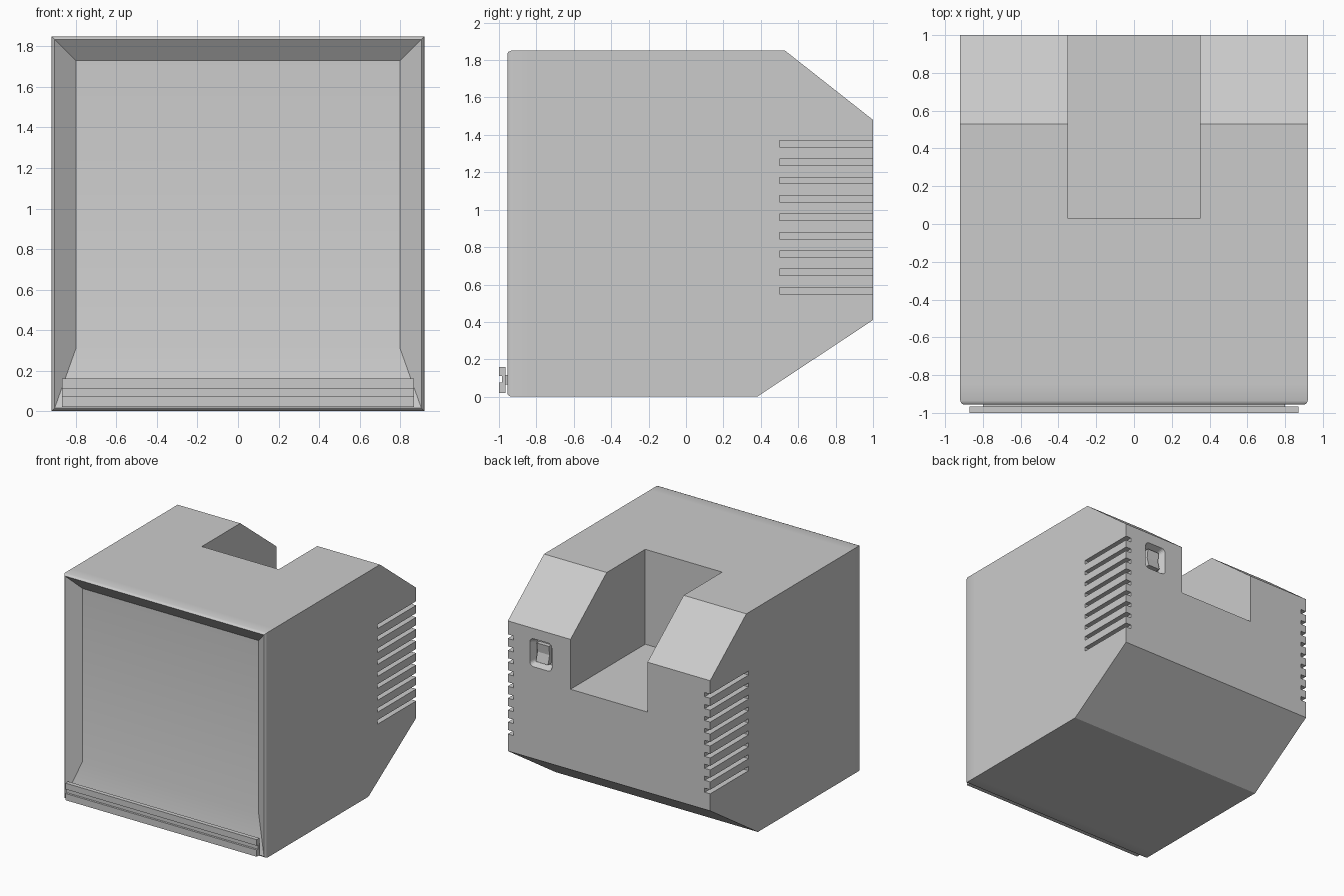
import bpy, bmesh, math

cube = bpy.data.objects.get("Cube")
if cube:
    bpy.data.objects.remove(cube, do_unlink=True)

grey = bpy.data.materials.new("plain_grey")
grey.use_nodes = True
grey.diffuse_color = (0.6, 0.6, 0.6, 1)
grey.node_tree.nodes["Principled BSDF"].inputs["Base Color"].default_value = (0.6, 0.6, 0.6, 1)


def loft(name, ring_sets, cap_start=True, smooth=None):
    """Skin each set of matching rings; several sets make several shells."""
    bm = bmesh.new()
    for rings in ring_sets:
        loops = [[bm.verts.new(p) for p in ring] for ring in rings]
        n = len(loops[0])
        for a, b in zip(loops, loops[1:]):
            for i in range(n):
                j = (i + 1) % n
                bm.faces.new((a[i], a[j], b[j], b[i]))
        if cap_start:
            bm.faces.new(loops[0][::-1])
        bm.faces.new(loops[-1])
    bmesh.ops.recalc_face_normals(bm, faces=bm.faces[:])
    mesh = bpy.data.meshes.new(name)
    bm.to_mesh(mesh)
    bm.free()
    mesh.materials.append(grey)
    obj = bpy.data.objects.new(name, mesh)
    bpy.context.collection.objects.link(obj)
    if smooth:
        activate(obj)
        bpy.ops.object.shade_smooth_by_angle(angle=math.radians(smooth))
    return obj


def activate(obj):
    bpy.ops.object.select_all(action="DESELECT")
    obj.select_set(True)
    bpy.context.view_layer.objects.active = obj


def extrude_x(profile, x0, x1):
    return [[(x, y, z) for y, z in profile] for x in (x0, x1)]


def box(x0, x1, y0, y1, z0, z1):
    return extrude_x([(y0, z0), (y1, z0), (y1, z1), (y0, z1)], x0, x1)


def rounded_ring(cx, cz, hw, hh, r, y, steps=4):
    ring = []
    for k, (sx, sz) in enumerate(((1, 1), (-1, 1), (-1, -1), (1, -1))):
        for s in range(steps + 1):
            a = math.radians(90) * (k + s / steps)
            ring.append((cx + sx * (hw - r) + r * math.cos(a), y,
                         cz + sz * (hh - r) + r * math.sin(a)))
    return ring


def cut(obj, cutter):
    activate(obj)
    mod = obj.modifiers.new("cut", "BOOLEAN")
    mod.operation, mod.solver, mod.object = "DIFFERENCE", "EXACT", cutter
    bpy.ops.object.modifier_apply(modifier=mod.name)
    bpy.data.objects.remove(cutter, do_unlink=True)


HALF, TOP, SEAM = 0.92, 1.85, -0.845

# Main housing with sloped rear edges
housing = loft("housing", [extrude_x(
    [(SEAM, 0), (0.38, 0), (1, 0.41), (1, 1.48), (0.53, TOP), (SEAM, TOP)], -HALF, HALF)])

# Handle bay open to the top and back
cut(housing, loft("bay_cutter", [box(-0.35, 0.35, 0.03, 1.2, 1.07, 2)]))

# Cooling slots wrapping both rear corners
slots = []
for i in range(9):
    z = 0.567 + i * 0.0982
    for side in (-1, 1):
        x0, x1 = sorted((side * (HALF - 0.05), side * (HALF + 0.1)))
        slots.append(box(x0, x1, 0.5, 1.1, z - 0.017, z + 0.017))
cut(housing, loft("slot_cutter", slots))

# Rounded, tapered switch recess
SX, SZ = 0.62, 1.28
cut(housing, loft("recess_cutter", [[
    rounded_ring(SX, SZ, 0.11, 0.125, 0.04, 1.02),
    rounded_ring(SX, SZ, 0.10, 0.115, 0.035, 1.0),
    rounded_ring(SX, SZ, 0.075, 0.09, 0.02, 0.94)]]))

# Rocker switch with a shallow V face
loft("rocker_switch", [extrude_x(
    [(0.93, SZ - 0.075), (0.985, SZ - 0.075), (0.965, SZ), (0.975, SZ + 0.075),
     (0.93, SZ + 0.075)], SX - 0.055, SX + 0.055)])

# Front bezel sloping in to a recessed panel
bezel = []
for hx, z0, z1, y in ((HALF, 0, TOP, SEAM), (HALF, 0, TOP, -0.935),
                      (0.914, 0.006, 1.844, -0.949), (0.905, 0.015, 1.835, -0.955),
                      (0.8, 0.31, 1.73, -0.875)):
    bezel.append([(-hx, y, z0), (hx, y, z0), (hx, y, z1), (-hx, y, z1)])
loft("front_bezel", [bezel], cap_start=False, smooth=35)

# Grooved rail across the lower front, held by a narrow neck
loft("front_rail", [extrude_x(
    [(-1, 0.02), (-0.965, 0.02), (-0.965, 0.16), (-1, 0.16),
     (-1, 0.11), (-0.983, 0.11), (-0.983, 0.075), (-1, 0.075)], -0.87, 0.87)])
loft("rail_neck", [box(-0.8, 0.8, -0.97, -0.9, 0.065, 0.115)])
